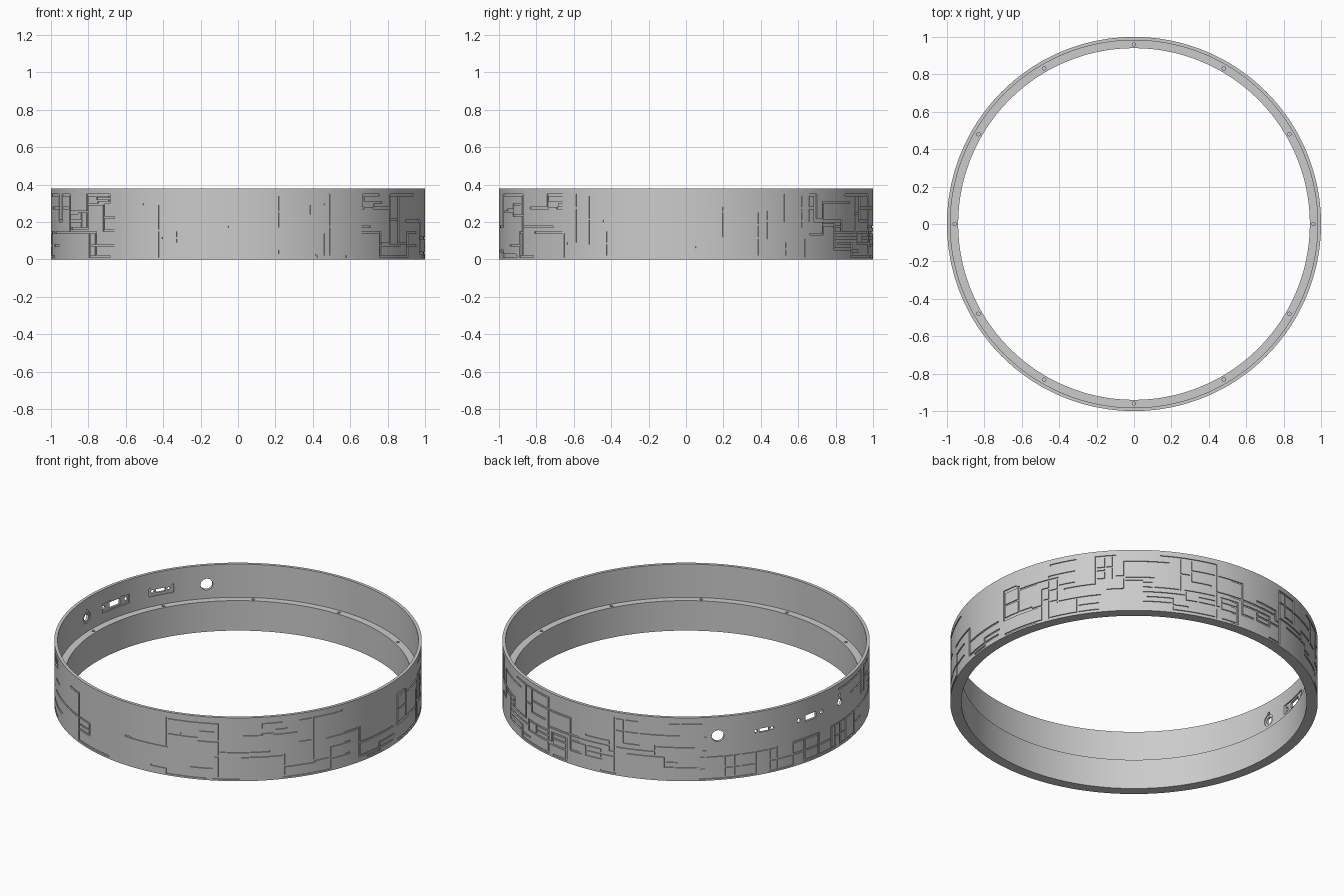
import bpy, bmesh, math, random
from mathutils import Matrix

random.seed(7)
cube = bpy.data.objects.get("Cube")
if cube:
    bpy.data.objects.remove(cube)

COLS, ROWS = 600, 38          # groove cells around and up the wall
CELL = 0.01
HEIGHT = ROWS * CELL
LEDGE_Z, BORE, LIP = 0.18, 0.94, 0.982
GROOVE = 0.006
PORT_Z = 0.265

grey = bpy.data.materials.new("light_grey")
grey.use_nodes = True
grey.diffuse_color = (0.6, 0.6, 0.6, 1)
grey.node_tree.nodes["Principled BSDF"].inputs["Base Color"].default_value = (0.6, 0.6, 0.6, 1)

# Upright panel seams: angle in degrees, lower row, upper row
seams = [
    (-147, 16, 25), (-144, 16, 34), (-143, 1, 14), (-140, 1, 14), (-136, 15, 29),
    (-134, 30, 34), (-115, 1, 29), (-109, 8, 15), (-78, 17, 34), (-78, 1, 4),
    (-68, 23, 29), (-63, 1, 14), (-61, 1, 34), (-48, 27, 34), (-44, 27, 29),
    (-41, 1, 14), (-36, 8, 34), (-31, 8, 34), (-25, 1, 14), (-14, 3, 20),
    (-5, 1, 6), (5, 11, 28), (11, 11, 27), (20, 1, 20), (22, 1, 25),
    (25, 11, 25), (31, 20, 34), (32, 1, 9), (38, 17, 34), (39, 1, 10),
    (41, 20, 34), (43, 20, 34), (44, 20, 34), (47, 13, 30), (52, 5, 18),
    (130, 18, 34)]
# Remaining seams follow the same panel rhythm
levels = [1, 8, 14, 20, 27, 34]
angle = 56
while angle < 210:
    lo = random.randrange(0, 4)
    hi = random.randrange(lo + 1, 6)
    if 128 < angle < 188:
        lo, hi = 0, 2
    seams.append((angle, levels[lo], levels[hi]))
    angle += random.choice([2, 3, 5, 6])

cut = set()


def port_zone(col, row):
    return 131 < col * 360 / COLS < 188 and 17 < row < 34


def column(degrees):
    return round(degrees % 360 * COLS / 360) % COLS


for degrees, lo, hi in seams:
    cut.update((column(degrees), row) for row in range(lo, hi + 1))
uprights = set(cut)
for degrees, lo, hi in seams:
    for row in (lo, hi, (lo + hi) // 2):
        step = random.choice([-1, 1])
        col = column(degrees)
        for _ in range(random.randint(6, 26)):
            col = (col + step) % COLS
            if (col, row) in uprights or port_zone(col, row):
                break
            cut.add((col, row))
# Fill in cells that would only touch at a corner
for col, row in list(cut):
    for side in (-1, 1):
        beside = ((col + side) % COLS, row)
        if ((col + side) % COLS, row + 1) in cut and beside not in cut and (col, row + 1) not in cut:
            cut.add(beside)

# Ring body: grooved outer wall, thin lip, inner ledge and bore
bm = bmesh.new()
cache = {}


def point(col, z, radius):
    key = (col % COLS, round(z, 4), round(radius, 4))
    if key not in cache:
        a = math.tau * key[0] / COLS
        cache[key] = bm.verts.new((radius * math.cos(a), radius * math.sin(a), z))
    return cache[key]


def radius_of(col, row):
    return 1 - GROOVE if (col % COLS, row) in cut else 1


inner = [(HEIGHT, 1), (HEIGHT, LIP), (LEDGE_Z, LIP), (LEDGE_Z, BORE), (0, BORE), (0, 1)]
for col in range(COLS):
    for row in range(ROWS):
        z0, z1 = row * CELL, (row + 1) * CELL
        r = radius_of(col, row)
        bm.faces.new((point(col, z0, r), point(col + 1, z0, r),
                      point(col + 1, z1, r), point(col, z1, r)))
        r2 = radius_of(col + 1, row)
        if r2 != r:
            bm.faces.new((point(col + 1, z0, r), point(col + 1, z0, r2),
                          point(col + 1, z1, r2), point(col + 1, z1, r)))
        r2 = radius_of(col, row + 1)
        if r2 != r:
            bm.faces.new((point(col, z1, r), point(col + 1, z1, r),
                          point(col + 1, z1, r2), point(col, z1, r2)))
    for (za, ra), (zb, rb) in zip(inner, inner[1:]):
        bm.faces.new((point(col, za, ra), point(col + 1, za, ra),
                      point(col + 1, zb, rb), point(col, zb, rb)))
bmesh.ops.recalc_face_normals(bm, faces=bm.faces)
mesh = bpy.data.meshes.new("ring_body")
bm.to_mesh(mesh)
bm.free()
mesh.materials.append(grey)
ring = bpy.data.objects.new("ring_body", mesh)
bpy.context.collection.objects.link(ring)


# Cutter shapes, placed by angle, radius, sideways shift and height
def place(degrees, radius, shift, z):
    return Matrix.Rotation(math.radians(degrees), 4, 'Z') @ Matrix.Translation((radius, shift, z))


def box(bm, degrees, radius, depth, width, height):
    size = Matrix.Diagonal((depth, width, height, 1))
    bmesh.ops.create_cube(bm, size=1, matrix=place(degrees, radius, 0, PORT_Z) @ size)


def bore(bm, degrees, hole, shift=0, lift=0, radius=0.99, depth=0.08):
    turn = Matrix.Rotation(math.pi / 2, 4, 'Y')
    bmesh.ops.create_cone(bm, cap_ends=True, segments=32, radius1=hole, radius2=hole, depth=depth,
                          matrix=place(degrees, radius, shift, PORT_Z + lift) @ turn)


def subtract(name, cutter_bm):
    data = bpy.data.meshes.new(name)
    cutter_bm.to_mesh(data)
    cutter_bm.free()
    cutter = bpy.data.objects.new(name, data)
    cutter.hide_render = True
    bpy.context.collection.objects.link(cutter)
    mod = ring.modifiers.new(name, 'BOOLEAN')
    mod.operation = 'DIFFERENCE'
    mod.solver = 'EXACT'
    mod.object = cutter
    bpy.ops.object.modifier_apply(modifier=name)
    bpy.data.objects.remove(cutter)


bpy.ops.object.select_all(action='DESELECT')
ring.select_set(True)
bpy.context.view_layer.objects.active = ring

SMALL, LARGE, KEY = 150.2, 167.8, 181.8

# Inner port recesses and blind screw holes in the ledge
recesses = bmesh.new()
box(recesses, SMALL, 0.967, 0.04, 0.15, 0.05)
box(recesses, LARGE, 0.967, 0.04, 0.2, 0.055)
bore(recesses, KEY, 0.034, radius=0.967, depth=0.04)
for i in range(12):
    bmesh.ops.create_cone(recesses, cap_ends=True, segments=16, radius1=0.009, radius2=0.009,
                          depth=0.06, matrix=place(i * 30, 0.96, 0, LEDGE_Z))
subtract("recess_cutter", recesses)

# Openings right through the wall
ports = bmesh.new()
bore(ports, 135, 0.034)
box(ports, SMALL, 0.99, 0.08, 0.056, 0.022)
box(ports, LARGE, 0.99, 0.08, 0.078, 0.036)
for side in (-1, 1):
    bore(ports, SMALL, 0.01, side * 0.049)
    bore(ports, LARGE, 0.012, side * 0.084)
bore(ports, KEY, 0.021)
bore(ports, KEY, 0.008, lift=0.042)
subtract("port_cutter", ports)

bpy.ops.object.shade_smooth_by_angle(angle=math.radians(30))
